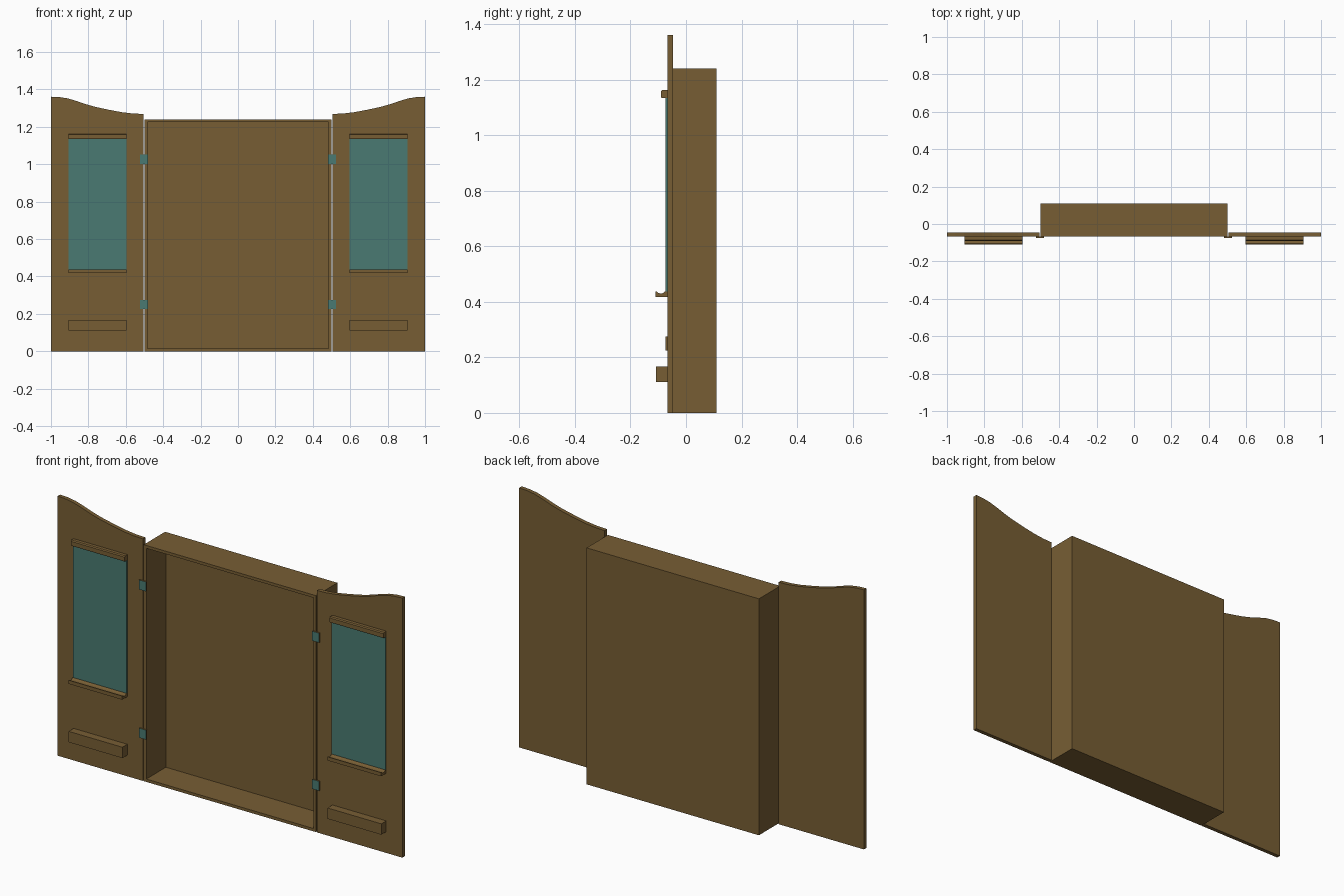
import bpy, bmesh
from mathutils import Vector

if "Cube" in bpy.data.objects:
    bpy.data.objects.remove(bpy.data.objects["Cube"])


def material(name, rgb):
    m = bpy.data.materials.new(name)
    m.diffuse_color = (*rgb, 1)
    m.use_nodes = True
    m.node_tree.nodes["Principled BSDF"].inputs["Base Color"].default_value = m.diffuse_color
    return m


WOOD = material("brown_wood", (0.185, 0.111, 0.034))
TEAL = material("teal_panel", (0.067, 0.195, 0.168))


def finish(name, bm, mats):
    bmesh.ops.recalc_face_normals(bm, faces=bm.faces)
    me = bpy.data.meshes.new(name)
    bm.to_mesh(me)
    bm.free()
    for m in mats:
        me.materials.append(m)
    ob = bpy.data.objects.new(name, me)
    bpy.context.collection.objects.link(ob)
    return ob


def prism(name, points, offset, mats=(WOOD,), front_teal=False):
    """Extrude a flat outline along an offset."""
    bm = bmesh.new()
    face = bm.faces.new([bm.verts.new(p) for p in points])
    ext = bmesh.ops.extrude_face_region(bm, geom=[face])
    verts = [v for v in ext["geom"] if isinstance(v, bmesh.types.BMVert)]
    bmesh.ops.translate(bm, verts=verts, vec=Vector(offset))
    bmesh.ops.recalc_face_normals(bm, faces=bm.faces)
    if front_teal:
        for f in bm.faces:
            f.material_index = 1 if f.normal.y < -0.5 else 0
    return finish(name, bm, mats)


def box(name, x, y, z, **kw):
    pts = [(x[0], y[0], z[0]), (x[1], y[0], z[0]), (x[1], y[0], z[1]), (x[0], y[0], z[1])]
    return prism(name, pts, (0, y[1] - y[0], 0), **kw)


FRONT, BACK = -0.067, 0.11

# Cabinet: open-fronted box made by insetting and pushing in the front face
bm = bmesh.new()
w, h, t = 0.5, 1.24, 0.015
outer_f, inner_f, inner_b, outer_b = [
    [bm.verts.new(p) for p in ((-a, y, lo), (a, y, lo), (a, y, hi), (-a, y, hi))]
    for a, y, lo, hi in ((w, FRONT, 0, h), (w - t, FRONT, t, h - t),
                         (w - t, BACK - t, t, h - t), (w, BACK, 0, h))]
for a, b in ((outer_f, inner_f), (inner_f, inner_b), (outer_f, outer_b)):
    for i in range(4):
        j = (i + 1) % 4
        bm.faces.new((a[i], a[j], b[j], b[i]))
bm.faces.new(inner_b)
bm.faces.new(outer_b)
finish("cabinet", bm, (WOOD,))

# Door crest (x, z), pen ledge and top rail cross-sections (y, z)
crest = [(0.505, 1.269), (0.56, 1.271), (0.62, 1.278), (0.69, 1.291), (0.76, 1.306),
         (0.81, 1.32), (0.86, 1.337), (0.91, 1.352), (0.955, 1.359), (1.0, 1.361)]
ledge = [(FRONT, 0.418), (-0.11, 0.418), (-0.11, 0.437), (-0.105, 0.437), (-0.099, 0.432),
         (-0.092, 0.430), (-0.084, 0.431), (-0.077, 0.437), (FRONT, 0.438)]
rail = [(FRONT, 1.134), (-0.088, 1.134), (-0.09, 1.137), (-0.09, 1.158),
        (-0.085, 1.163), (FRONT, 1.163)]

for side, s in (("left", -1), ("right", 1)):
    xs = (s * 0.595, s * 0.907)
    width = (xs[1] - xs[0], 0, 0)
    # Door leaf
    outline = [(0.505, 0)] + crest + [(1.0, 0)]
    prism(side + "_door", [(s * x, FRONT, z) for x, z in outline], (0, 0.021, 0))
    # Board panel with rail above, ledge below and a storage block
    box(side + "_board", xs, (-0.073, FRONT), (0.437, 1.135), mats=(TEAL,))
    prism(side + "_top_rail", [(xs[0], y, z) for y, z in rail], width)
    prism(side + "_ledge", [(xs[0], y, z) for y, z in ledge], width)
    box(side + "_block", xs, (-0.108, FRONT), (0.111, 0.168))
    # Hinge plates
    for label, z in (("upper", 1.027), ("lower", 0.25)):
        box(f"{side}_{label}_hinge", (s * 0.481, s * 0.523), (-0.074, FRONT),
            (z - 0.025, z + 0.025), mats=(WOOD, TEAL), front_teal=True)
